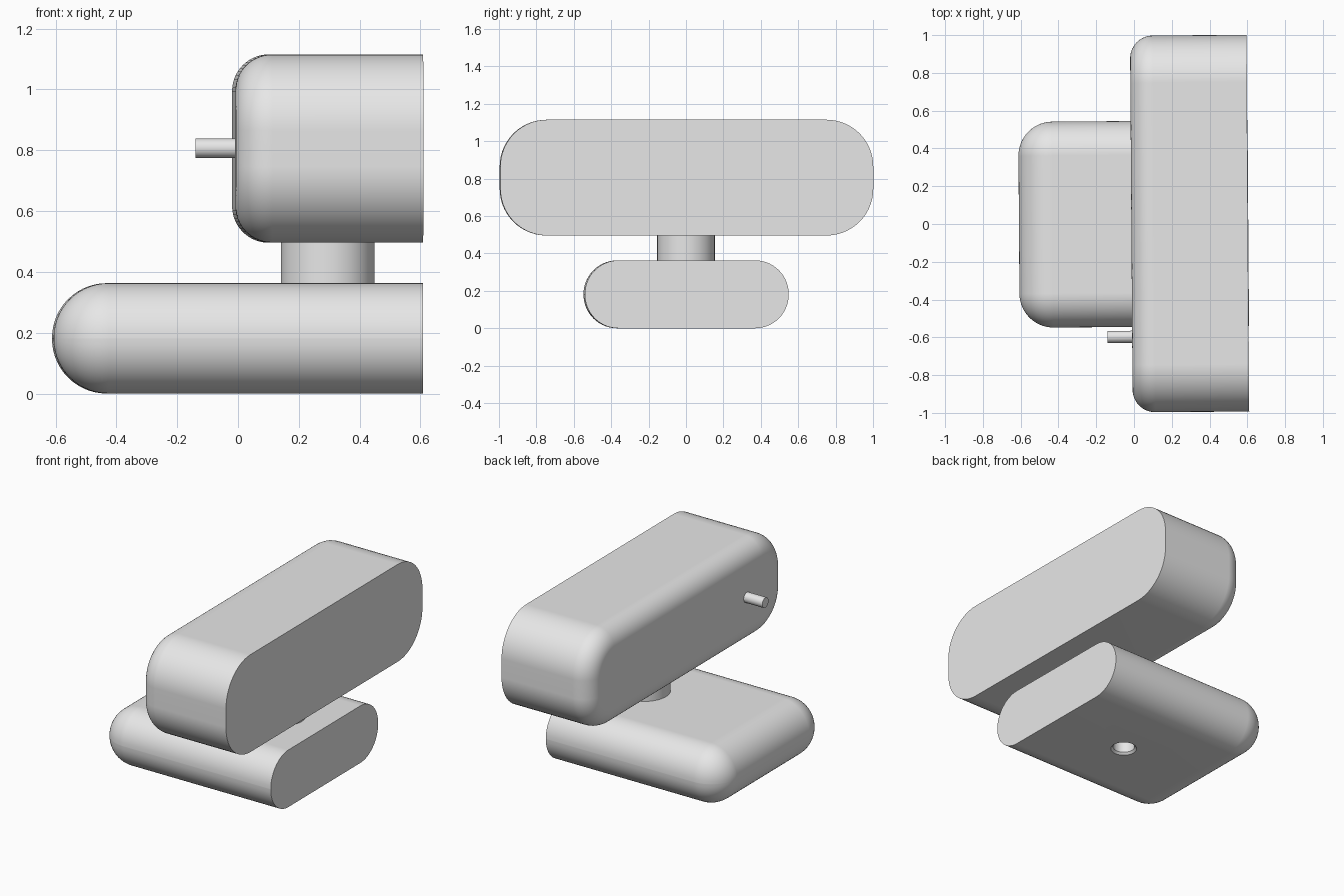
import bpy, bmesh
from math import sin, cos, pi
from mathutils import Matrix, Vector

cube = bpy.data.objects.get("Cube")
if cube:
    bpy.data.objects.remove(cube, do_unlink=True)

TILT = Matrix.Rotation(0.0072, 4, "Z")   # the whole device is turned a hair
STEPS = 14                               # segments per quarter round

grey = bpy.data.materials.new("plain grey")
grey.use_nodes = True
grey.diffuse_color = (0.8, 0.8, 0.8, 1)
grey.node_tree.nodes["Principled BSDF"].inputs["Base Color"].default_value = (0.8, 0.8, 0.8, 1)


def add_object(name, bm):
    bmesh.ops.remove_doubles(bm, verts=bm.verts, dist=1e-5)
    bmesh.ops.recalc_face_normals(bm, faces=bm.faces)
    bm.transform(TILT)
    mesh = bpy.data.meshes.new(name)
    bm.to_mesh(mesh)
    bm.free()
    mesh.materials.append(grey)
    obj = bpy.data.objects.new(name, mesh)
    bpy.context.collection.objects.link(obj)
    return obj


def activate(obj):
    bpy.ops.object.select_all(action="DESELECT")
    obj.select_set(True)
    bpy.context.view_layer.objects.active = obj


def smooth(obj):
    activate(obj)
    bpy.ops.object.shade_smooth_by_angle(angle=0.6)
    normals = obj.modifiers.new("normals", "WEIGHTED_NORMAL")
    normals.keep_sharp = True


def rounded_ring(bm, x, half_y, z_mid, half_z, radius):
    """Rounded rectangle of vertices in the plane at x."""
    ring = []
    for corner, (sy, sz) in enumerate([(1, 1), (-1, 1), (-1, -1), (1, -1)]):
        for i in range(STEPS + 1):
            a = (corner + i / STEPS) * pi / 2
            y = sy * (half_y - radius) + radius * cos(a)
            z = z_mid + sz * (half_z - radius) + radius * sin(a)
            ring.append(bm.verts.new((x, y, z)))
    return ring


def pill_body(name, x_back, x_flat, half_y, z0, z1, radius, fillet):
    """Rounded bar along x: flat at x_flat, filleted rim at x_back."""
    bm = bmesh.new()
    z_mid, half_z = (z0 + z1) / 2, (z1 - z0) / 2
    rings = [rounded_ring(bm, x_flat, half_y, z_mid, half_z, radius)]
    for i in range(STEPS + 1):
        t = i / STEPS * pi / 2
        inset = fillet * (1 - cos(t))
        rings.append(rounded_ring(bm, x_back + fillet * (1 - sin(t)), half_y - inset,
                                  z_mid, half_z - inset, radius - inset))
    for a, b in zip(rings, rings[1:]):
        for i in range(len(a)):
            j = (i + 1) % len(a)
            bm.faces.new((a[i], a[j], b[j], b[i]))
    bm.faces.new(rings[0])
    bm.faces.new(rings[-1])
    return add_object(name, bm)


def cylinder(name, centre, r1, r2, depth, axis="Z"):
    bm = bmesh.new()
    turn = Matrix.Rotation(pi / 2, 4, "Y") if axis == "X" else Matrix()
    bmesh.ops.create_cone(bm, cap_ends=True, segments=48, radius1=r1, radius2=r2, depth=depth,
                          matrix=Matrix.Translation(Vector(centre)) @ turn)
    return add_object(name, bm)


def cut(obj, cutter):
    mod = obj.modifiers.new("cut", "BOOLEAN")
    mod.operation = "DIFFERENCE"
    mod.solver = "EXACT"
    mod.object = cutter
    activate(obj)
    bpy.ops.object.modifier_apply(modifier=mod.name)
    bpy.data.objects.remove(cutter, do_unlink=True)


# Main bodies
head = pill_body("head", -0.014, 0.603, 0.997, 0.496, 1.115, 0.25, 0.12)
base = pill_body("base", -0.609, 0.605, 0.545, 0.0, 0.363, 0.18, 0.18)

# Mounting socket under the base: bore, then a chamfered mouth
cut(base, cylinder("bore_cutter", (0.08, 0, 0.1), 0.064, 0.064, 0.3))
cut(base, cylinder("mouth_cutter", (0.08, 0, 0), 0.092, 0.062, 0.03))

# Neck between the bodies and the cable stub at the back of the head
neck = cylinder("neck", (0.295, -0.002, 0.43), 0.154, 0.154, 0.14)
stub = cylinder("cable_stub", (-0.067, -0.597, 0.807), 0.032, 0.032, 0.154, "X")

for part in (head, base, neck, stub):
    smooth(part)
